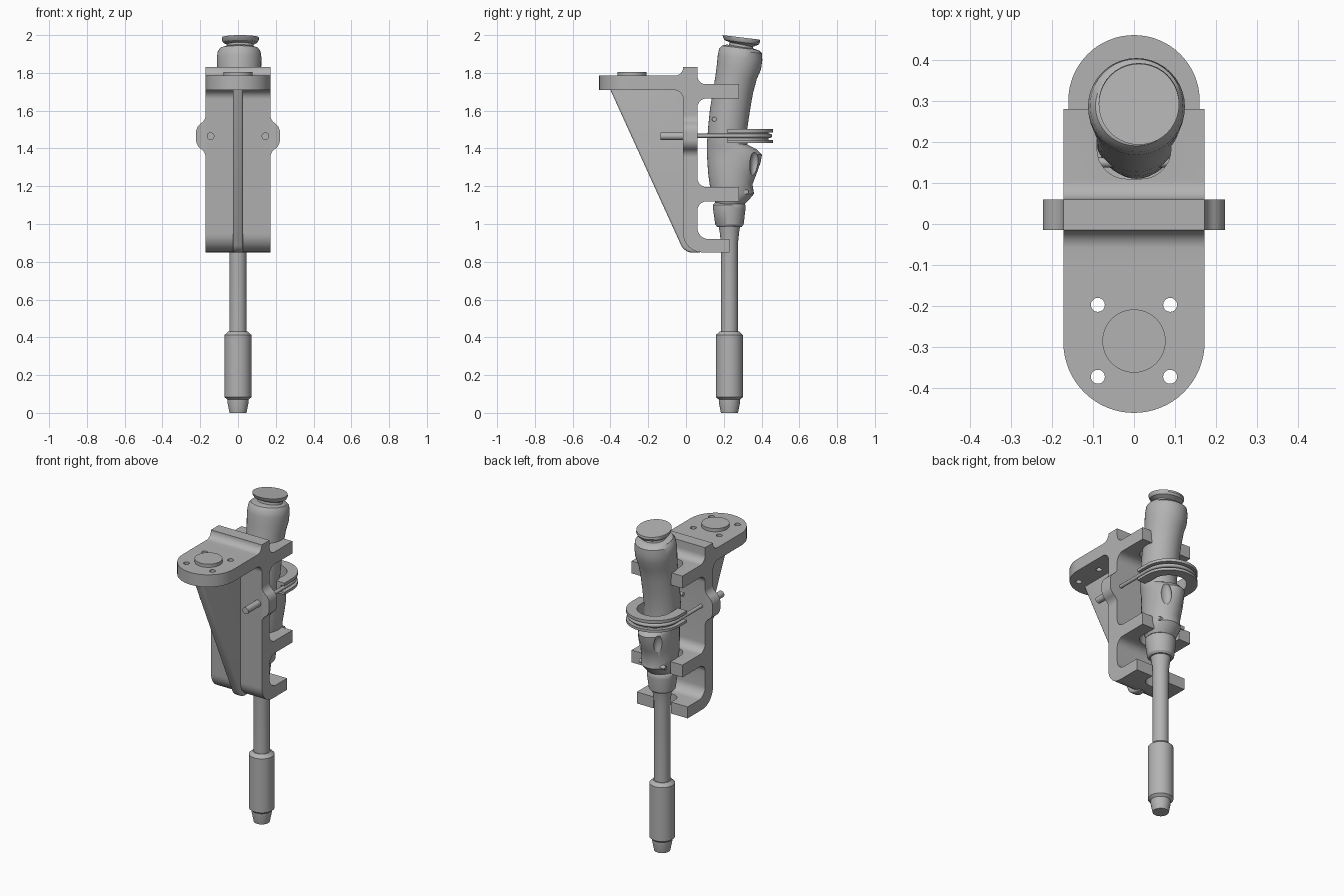
import bpy, bmesh, math
from mathutils import Vector

if "Cube" in bpy.data.objects:
    bpy.data.objects.remove(bpy.data.objects["Cube"])

grey = bpy.data.materials.new("plain grey")
grey.use_nodes = True
COLOR = (0.45, 0.45, 0.45, 1)
grey.diffuse_color = COLOR
grey.node_tree.nodes["Principled BSDF"].inputs["Base Color"].default_value = COLOR


def finish(name, bm):
    bmesh.ops.recalc_face_normals(bm, faces=bm.faces)
    mesh = bpy.data.meshes.new(name)
    bm.to_mesh(mesh)
    bm.free()
    mesh.materials.append(grey)
    ob = bpy.data.objects.new(name, mesh)
    bpy.context.collection.objects.link(ob)
    return ob


def rounded(corners, steps=8):
    """Outline from (u, v, radius) corners, each rounded by its radius."""
    out = []
    for i, (u, v, r) in enumerate(corners):
        p = Vector((u, v))
        if r == 0:
            out.append(p)
            continue
        a = (Vector(corners[i - 1][:2]) - p).normalized()
        b = (Vector(corners[(i + 1) % len(corners)][:2]) - p).normalized()
        half = a.angle(b) / 2
        centre = p + (a + b).normalized() * (r / math.sin(half))
        start = p + a * (r / math.tan(half)) - centre
        end = p + b * (r / math.tan(half)) - centre
        sweep = start.angle_signed(end)
        for k in range(steps + 1):
            t = -sweep * k / steps
            c, s = math.cos(t), math.sin(t)
            out.append(centre + Vector((start.x * c - start.y * s, start.x * s + start.y * c)))
    return out


def prism(name, outline, axis, lo, hi):
    place = {"x": lambda p, d: (d, p.x, p.y), "y": lambda p, d: (p.x, d, p.y),
             "z": lambda p, d: (p.x, p.y, d)}[axis]
    bm = bmesh.new()
    face = bm.faces.new([bm.verts.new(place(p, lo)) for p in outline])
    new = bmesh.ops.extrude_face_region(bm, geom=[face])["geom"]
    shift = Vector(place(Vector((0, 0)), hi - lo))
    bmesh.ops.translate(bm, vec=shift, verts=[g for g in new if isinstance(g, bmesh.types.BMVert)])
    return finish(name, bm)


def circle(u, v, r, n=32):
    return [Vector((u + r * math.cos(k * math.tau / n), v + r * math.sin(k * math.tau / n)))
            for k in range(n)]


def loft(name, rings, cx=0.0, n=40):
    """Stack of ellipses (z, y front, y back, half width, tilt), capped."""
    bm = bmesh.new()
    loops = []
    for z, y0, y1, rx, tilt in rings:
        loops.append([bm.verts.new((cx + rx * p.x, (y0 + y1) / 2 + (y1 - y0) / 2 * p.y,
                                    z - tilt * p.y)) for p in circle(0, 0, 1, n)])
    for a, b in zip(loops, loops[1:]):
        for i in range(n):
            j = (i + 1) % n
            bm.faces.new((a[i], a[j], b[j], b[i]))
    bm.faces.new(loops[0])
    bm.faces.new(loops[-1])
    return finish(name, bm)


def apply_modifier(ob, mod):
    bpy.context.view_layer.objects.active = ob
    bpy.ops.object.modifier_apply(modifier=mod.name)


def cut(ob, cutter):
    mod = ob.modifiers.new("cut", "BOOLEAN")
    mod.operation, mod.solver, mod.object = "DIFFERENCE", "EXACT", cutter
    apply_modifier(ob, mod)
    bpy.data.objects.remove(cutter)


def horseshoe(r_out, r_in, y_centre, y_open, n=32):
    """U outline closed towards the back."""
    def arc(r):
        return [Vector((r * math.cos(math.pi * k / n), y_centre + r * math.sin(math.pi * k / n)))
                for k in range(n + 1)]
    return ([Vector((r_out, y_open))] + arc(r_out) + [Vector((-r_out, y_open)), Vector((-r_in, y_open))]
            + arc(r_in)[::-1] + [Vector((r_in, y_open))])


W = 0.172          # bracket half width
F, B = -0.015, 0.06  # front and back of the upright

# Bracket: side profile with ridge, three arms and a curved foot
bracket = prism("bracket_upright", rounded([
    (-0.1, 1.71, 0), (F, 1.71, 0.05), (F, 0.85, 0.1), (0.23, 0.85, 0), (0.23, 0.92, 0),
    (B, 0.92, 0.06), (B, 1.12, 0.05), (0.28, 1.12, 0), (0.28, 1.195, 0), (B, 1.195, 0.05),
    (B, 1.665, 0.05), (0.28, 1.665, 0), (0.28, 1.74, 0), (B, 1.74, 0.045),
    (B, 1.83, 0), (F, 1.83, 0), (F, 1.785, 0.044), (-0.1, 1.785, 0)]), "x", -W, W)
# Cradle notches in the arms and foot
for lo, hi, r in ((1.0, 1.8, 0.09), (0.8, 0.96, 0.06)):
    cut(bracket, prism("notch_cutter", rounded([
        (-r, 0.4, 0), (-r, 0.2 - r, r * 0.8), (r, 0.2 - r, r * 0.8), (r, 0.4, 0)]), "z", lo, hi))

# Mounting plate with a round nose, four holes and a boss
plate = prism("mounting_plate", [Vector((W, -0.1))] + [
    Vector((W * math.cos(t), -0.288 - W * math.sin(t)))
    for t in (math.pi * k / 32 for k in range(33))] + [Vector((-W, -0.1))], "z", 1.71, 1.785)
for x in (-0.088, 0.088):
    for y in (-0.197, -0.372):
        cut(plate, prism("hole_cutter", circle(x, y, 0.017, 20), "z", 1.6, 1.9))
prism("plate_boss", circle(0, -0.285, 0.077, 48), "z", 1.78, 1.805)

# Triangular rib with softened edges
rib = prism("rib", rounded([(-0.405, 1.72, 0), (-0.008, 0.848, 0.07), (0.08, 0.848, 0),
                            (0.05, 0.9, 0), (0.03, 1.72, 0)]), "x", -0.027, 0.027)
bev = rib.modifiers.new("soft", "BEVEL")
bev.width, bev.segments, bev.limit_method, bev.angle_limit = 0.012, 3, "ANGLE", 0.9
apply_modifier(rib, bev)

# Side ears with the clamp rod sleeves
for side, label in ((1, "left"), (-1, "right")):
    ear = [(0.15, 1.62, 0), (0.172, 1.62, 0), (0.172, 1.55, 0.05), (0.222, 1.515, 0.06),
           (0.222, 1.415, 0.06), (0.172, 1.38, 0.05), (0.172, 1.31, 0), (0.15, 1.31, 0)]
    prism(label + "_ear", [Vector((side * p.x, p.y)) for p in rounded(ear)], "y", F, B)
    prism(label + "_rod_sleeve", circle(side * 0.145, 1.465, 0.02), "y", -0.135, 0.0)

# U-shaped clamp rod running through both ears
path = [(0.145, 0.0)] + [(0.145 * math.cos(math.pi * k / 24), 0.3 + 0.145 * math.sin(math.pi * k / 24))
                         for k in range(25)] + [(-0.145, 0.0)]
curve = bpy.data.curves.new("clamp_rod", "CURVE")
curve.dimensions, curve.bevel_depth, curve.bevel_resolution = "3D", 0.011, 4
spline = curve.splines.new("POLY")
spline.points.add(len(path) - 1)
for pt, (x, y) in zip(spline.points, path):
    pt.co = (x, y, 1.467, 1)
curve.materials.append(grey)
bpy.context.collection.objects.link(bpy.data.objects.new("clamp_rod", curve))

# Grooved clamp collar
prism("clamp_upper_flange", horseshoe(0.16, 0.1, 0.3, 0.22), "z", 1.485, 1.503)
prism("clamp_core", horseshoe(0.137, 0.1, 0.3, 0.22), "z", 1.44, 1.49)
prism("clamp_lower_flange", horseshoe(0.16, 0.1, 0.3, 0.22), "z", 1.43, 1.446)

# Hand grip, swelling at the top and at the lower back
grip = loft("grip", [
    (1.105, 0.16, 0.31, 0.078, 0), (1.13, 0.145, 0.335, 0.09, 0), (1.16, 0.135, 0.36, 0.098, 0),
    (1.21, 0.125, 0.352, 0.1, 0), (1.27, 0.117, 0.375, 0.102, 0), (1.33, 0.113, 0.395, 0.102, 0.004),
    (1.375, 0.11, 0.402, 0.1, 0.008), (1.405, 0.11, 0.375, 0.1, 0.01), (1.43, 0.112, 0.325, 0.1, 0.01),
    (1.5, 0.117, 0.322, 0.102, 0.01), (1.6, 0.127, 0.337, 0.104, 0.01), (1.7, 0.144, 0.354, 0.106, 0.01),
    (1.78, 0.157, 0.375, 0.11, 0.012), (1.83, 0.163, 0.397, 0.117, 0.012),
    (1.88, 0.168, 0.404, 0.118, 0.012), (1.915, 0.175, 0.402, 0.113, 0.012),
    (1.932, 0.19, 0.385, 0.1, 0.012), (1.938, 0.215, 0.365, 0.078, 0.012)], 0.006)
# Shallow finger hollows either side of the lower swelling
for side in (-1, 1):
    bm = bmesh.new()
    bmesh.ops.create_uvsphere(bm, u_segments=20, v_segments=12, radius=1)
    for v in bm.verts:
        v.co = (side * 0.08 + v.co.x * 0.04, 0.365 + v.co.y * 0.028, 1.31 + v.co.z * 0.075)
    cut(grip, finish("hollow_cutter", bm))

# Tilted end cap on a short neck
loft("end_cap", [(1.925, 0.225, 0.36, 0.075, 0.012), (1.95, 0.23, 0.355, 0.07, 0.012),
                 (1.962, 0.205, 0.385, 0.092, 0.012), (1.975, 0.197, 0.392, 0.098, 0.012),
                 (1.988, 0.193, 0.39, 0.098, 0.012)], 0.012)

# Lower collar, shaft, sleeve and tip
loft("grip_collar", [(0.985, 0.165, 0.295, 0.065, 0), (0.997, 0.155, 0.305, 0.075, 0),
                     (1.08, 0.143, 0.315, 0.086, 0), (1.1, 0.142, 0.314, 0.086, 0),
                     (1.115, 0.155, 0.305, 0.075, 0)])


def turned(name, stations, y=0.23):
    loft(name, [(z, y - r, y + r, r, 0) for z, r in stations])


turned("shaft", [(0.42, 0.045), (0.9, 0.045), (0.96, 0.052), (0.99, 0.057)])
turned("shaft_sleeve", [(0.07, 0.056), (0.083, 0.071), (0.413, 0.071), (0.432, 0.05)])
turned("shaft_tip", [(0.0, 0.045), (0.055, 0.056), (0.075, 0.056)])

# Small button on each side of the grip
for z, y in ((1.555, 0.15), (1.17, 0.32)):
    for x in (-1, 1):
        prism("grip_button", circle(y, z, 0.012, 16), "x", min(x * 0.05, x * 0.088), max(x * 0.05, x * 0.088))

# Smooth shading that keeps the edges sharp
for ob in bpy.context.collection.objects:
    if ob.type == "MESH":
        bpy.ops.object.select_all(action="DESELECT")
        ob.select_set(True)
        bpy.context.view_layer.objects.active = ob
        bpy.ops.object.shade_smooth_by_angle(angle=math.radians(32))
